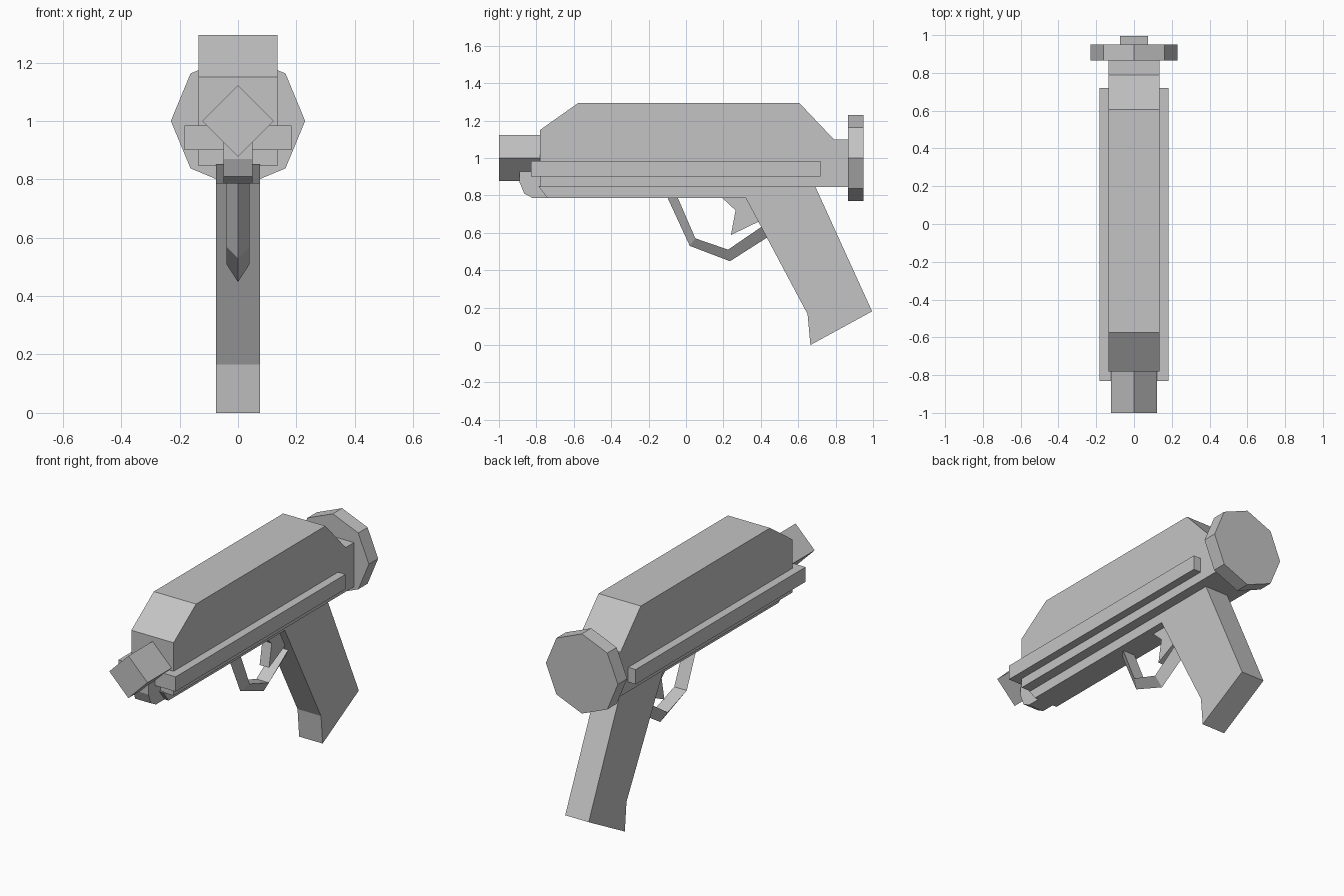
import bpy, bmesh, math
from mathutils import Vector

if "Cube" in bpy.data.objects:
    bpy.data.objects.remove(bpy.data.objects["Cube"], do_unlink=True)

grey = bpy.data.materials.new("plain grey")
grey.use_nodes = True
GREY = (0.55, 0.55, 0.55, 1)
grey.diffuse_color = GREY
grey.node_tree.nodes["Principled BSDF"].inputs["Base Color"].default_value = GREY


def finish(name, bm):
    bmesh.ops.recalc_face_normals(bm, faces=bm.faces)
    mesh = bpy.data.meshes.new(name)
    bm.to_mesh(mesh)
    bm.free()
    mesh.materials.append(grey)
    obj = bpy.data.objects.new(name, mesh)
    bpy.context.collection.objects.link(obj)
    return obj


def loft(name, rings):
    """Join rings of equal length with quads and cap both ends."""
    bm = bmesh.new()
    loops = [[bm.verts.new(p) for p in ring] for ring in rings]
    n = len(loops[0])
    for a, b in zip(loops, loops[1:]):
        for i in range(n):
            j = (i + 1) % n
            bm.faces.new((a[i], a[j], b[j], b[i]))
    bm.faces.new(loops[0])
    bm.faces.new(loops[-1])
    return finish(name, bm)


def side_prism(name, profile, half):
    """Extrude a (y, z) side profile evenly across x."""
    return loft(name, [[(x, y, z) for y, z in profile] for x in (-half, half)])


def lengthwise_prism(name, sides, radius, y0, y1, zc=1.0):
    """Regular prism along y with a corner pointing straight up."""
    angles = [2 * math.pi * i / sides for i in range(sides)]
    return loft(name, [[(radius * math.sin(a), y, zc + radius * math.cos(a))
                        for a in angles] for y in (y0, y1)])


# Main housing with sloped ends
side_prism("body", [(-0.78, 0.845), (0.87, 0.845), (0.87, 1.10), (0.79, 1.10),
                    (0.605, 1.295), (-0.575, 1.295), (-0.78, 1.15)], 0.135)

# Rail standing out on both sides
side_prism("side_rails", [(-0.83, 0.9), (0.72, 0.9), (0.72, 0.985), (-0.83, 0.985)], 0.183)

# Narrow rounded bar under the nose
side_prism("under_bar", [(-0.89, 0.93), (-0.89, 0.87), (-0.865, 0.81),
                         (-0.82, 0.786), (0.3, 0.786), (0.3, 0.93)], 0.05)

# Lower frame and slanted grip
side_prism("frame_and_grip", [(-0.79, 0.85), (-0.74, 0.785), (0.32, 0.785),
                              (0.65, 0.165), (0.665, 0.0), (0.995, 0.18),
                              (0.69, 0.85)], 0.075)

# Square barrel turned on its corner, and eight-sided rear cap
lengthwise_prism("barrel", 4, 0.122, -1.0, -0.77)
lengthwise_prism("rear_cap", 8, 0.23, 0.865, 0.95)

# Trigger
side_prism("trigger", [(0.19, 0.79), (0.265, 0.72), (0.24, 0.588),
                       (0.41, 0.67), (0.36, 0.79)], 0.03)

# Trigger guard with an outer ridge and flat inner face
outer = [(-0.10, 0.79), (0.02, 0.53), (0.235, 0.448), (0.45, 0.585)]
inner = [(-0.045, 0.79), (0.05, 0.57), (0.225, 0.51), (0.43, 0.65)]
loft("trigger_guard", [[(0, *o), (0.04, *i), (-0.04, *i)] for o, i in zip(outer, inner)])
